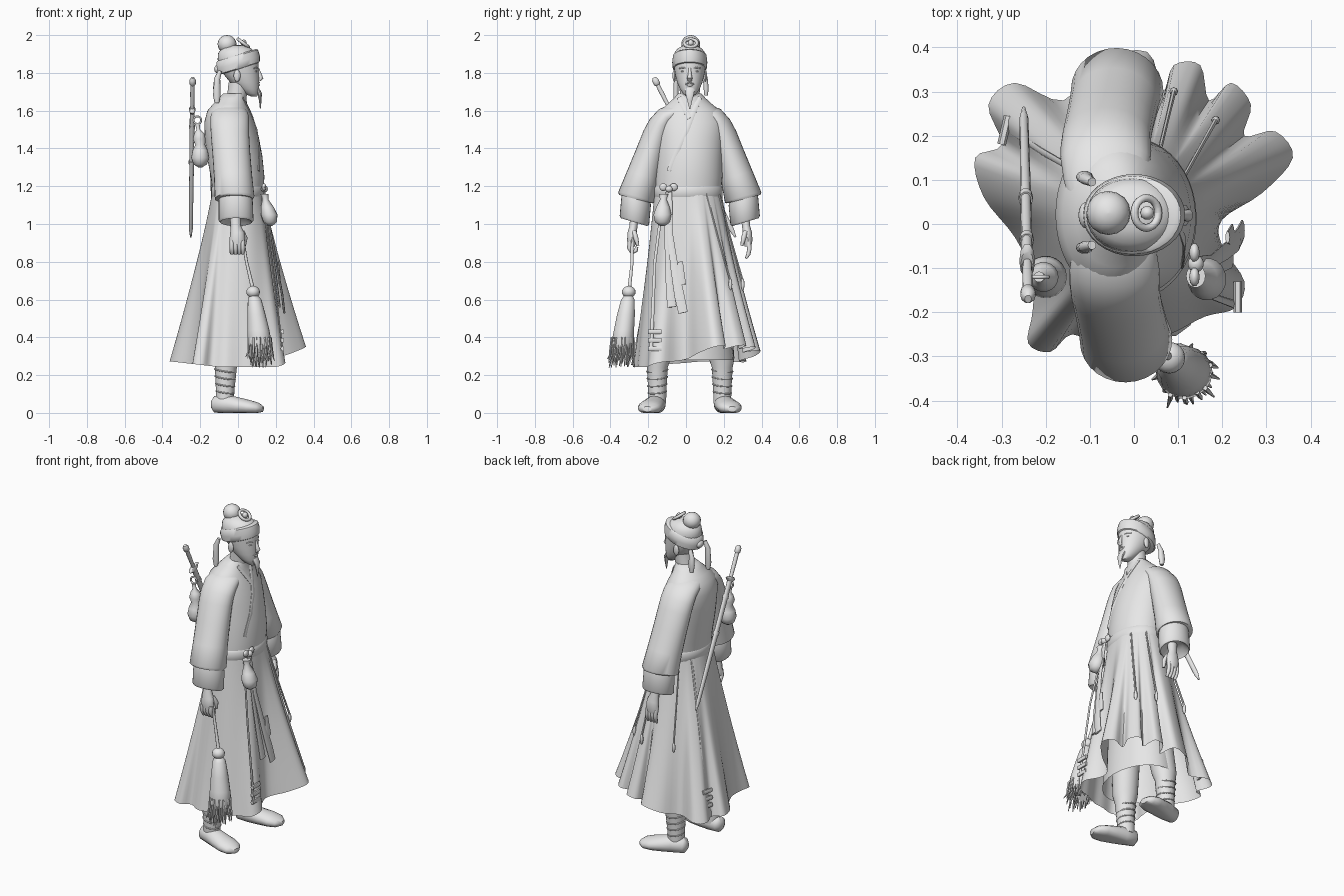
import bpy, math, random
from mathutils import Vector

random.seed(4)
CY = 0.02  # body mid-plane
mat = bpy.data.materials.new("plain_grey")
mat.diffuse_color = (0.8, 0.8, 0.8, 1)


def add_mesh(name, rings, caps=True, angle=50):
    """Skin a list of equal-length rings into one smooth object."""
    n = len(rings[0])
    verts = [v for r in rings for v in r]
    faces = [(i * n + j, i * n + (j + 1) % n, (i + 1) * n + (j + 1) % n, (i + 1) * n + j)
             for i in range(len(rings) - 1) for j in range(n)]
    if caps:
        faces += [tuple(reversed(range(n))), tuple(range(len(verts) - n, len(verts)))]
    me = bpy.data.meshes.new(name)
    me.from_pydata(verts, [], faces)
    me.materials.append(mat)
    ob = bpy.data.objects.new(name, me)
    bpy.context.collection.objects.link(ob)
    bpy.ops.object.select_all(action='DESELECT')
    ob.select_set(True)
    bpy.context.view_layer.objects.active = ob
    bpy.ops.object.mode_set(mode='EDIT')
    bpy.ops.mesh.select_all(action='SELECT')
    bpy.ops.mesh.normals_make_consistent(inside=False)
    bpy.ops.object.mode_set(mode='OBJECT')
    bpy.ops.object.shade_smooth_by_angle(angle=math.radians(angle))
    return ob


def loft(name, rows, n=28, tx=0, ty=0, caps=True):
    """Rows (z, cx, cy, rx, ry) of level ellipses; tx, ty tilt them."""
    rings = []
    for z, cx, cy, rx, ry in rows:
        ring = []
        for k in range(n):
            a = 2 * math.pi * k / n
            dx, dy = rx * math.cos(a), ry * math.sin(a)
            ring.append((cx + dx, cy + dy, z + tx * dx + ty * dy))
        rings.append(ring)
    return add_mesh(name, rings, caps)


def sweep(name, pts, ref=(1, 0, 0), n=10):
    """Path points (x, y, z, half size along ref, half size across)."""
    P = [Vector(p[:3]) for p in pts]
    rings = []
    for i, p in enumerate(pts):
        t = (P[min(i + 1, len(P) - 1)] - P[max(i - 1, 0)]).normalized()
        side = t.cross(Vector(ref)).normalized()
        nrm = side.cross(t)
        rings.append([P[i] + nrm * p[3] * math.cos(2 * math.pi * k / n)
                      + side * p[4] * math.sin(2 * math.pi * k / n) for k in range(n)])
    return add_mesh(name, rings)


def ball(name, c, r, n=16):
    rows = [(c[2] + r[2] * math.sin(a), c[0], c[1], r[0] * math.cos(a), r[1] * math.cos(a))
            for a in [math.radians(-88 + 176 * i / 10) for i in range(11)]]
    return loft(name, rows, n)


def torus(name, c, R, r, axis=(0, 0, 1)):
    q = Vector((0, 0, 1)).rotation_difference(Vector(axis).normalized())
    rings = []
    for i in range(21):
        a = 2 * math.pi * i / 20
        rings.append([Vector(c) + q @ Vector(((R + r * math.cos(b)) * math.cos(a),
                      (R + r * math.cos(b)) * math.sin(a), r * math.sin(b)))
                      for b in [math.pi * k / 4 for k in range(8)]])
    return add_mesh(name, rings, caps=False)


# Skirt: an elliptic waist flaring to a folded hem, folds fading upward
hem = [(.36, .15), (.32, .21), (.25, .20), (.265, .27), (.22, .32), (.17, .28), (.15, .36), (.09, .36),
       (.065, .30), (.03, .39), (-.08, .37), (-.16, .28), (-.27, .32), (-.33, .27), (-.30, .18),
       (-.36, .15), (-.34, .06), (-.27, -.03), (-.23, -.12), (-.23, -.20), (-.24, -.27), (-.19, -.29),
       (-.14, -.25), (-.07, -.28), (.01, -.26), (.08, -.25), (.16, -.21), (.23, -.19), (.25, -.13),
       (.20, -.05), (.20, .01), (.29, .07)]
H = [Vector(p) for p in hem]
outline = []
for i in range(len(H)):
    a, b, c, d = (H[(i + k) % len(H)] for k in (-1, 0, 1, 2))
    for t in (0, .25, .5, .75):
        outline.append(.5 * (2 * b + (c - a) * t + (2 * a - 5 * b + 4 * c - d) * t * t
                             + (3 * b - a - 3 * c + d) * t ** 3))
N = len(outline)
soft = [sum((outline[(i + k) % N] for k in range(-6, 7)), Vector((0, 0))) / 13 for i in range(N)]
rings = []
for i in range(13):
    t = i / 12
    ring = []
    for p, sm in zip(outline, soft):
        a = math.atan2((p.y - CY) / .175, p.x / .135)
        w = Vector((.135 * math.cos(a), CY - .01 + .175 * math.sin(a)))
        q = w.lerp((sm * 1.02).lerp(p, t ** .8), t ** 1.05)
        zb = .243 + .105 * max(0, (p.x + p.y) / .5) + .03 * max(0, -p.x - .1) / .26
        ring.append((q.x, q.y, 1.18 + (zb - 1.18) * t))
    rings.append(ring)
add_mesh("skirt", rings, caps=False)
loft("underskirt", [(1.0, 0, CY, .12, .16), (.6, -.01, CY, .15, .2), (.28, -.02, CY, .18, .235)], caps=False)

# Robe top, belt, neck
TORSO = [(1.15, 0, .01, .133, .173), (1.25, -.002, .015, .142, .178), (1.36, -.018, .018, .147, .178),
         (1.46, -.033, .02, .143, .182), (1.54, -.046, .022, .132, .185), (1.60, -.05, CY, .112, .16),
         (1.635, -.042, CY, .09, .118), (1.665, -.03, CY, .074, .085), (1.69, -.02, CY, .06, .062)]
loft("robe_top", TORSO, 40)
loft("belt", [(1.135, 0, .012, .133, .175), (1.145, 0, .012, .141, .181), (1.19, 0, .012, .142, .182),
              (1.20, 0, .013, .136, .176)], 40)
loft("neck", [(1.6, -.025, CY, .055, .055), (1.68, -.005, CY, .052, .052), (1.75, .005, CY, .055, .055)])


def front_x(y, z):
    """Front surface of the robe at a given y and z."""
    for lo, hi in zip(TORSO, TORSO[1:]):
        if lo[0] <= z <= hi[0]:
            f = (z - lo[0]) / (hi[0] - lo[0])
            _, cx, cy, rx, ry = [u + (v - u) * f for u, v in zip(lo, hi)]
            return cx + rx * math.sqrt(max(0, 1 - ((y - cy) / ry) ** 2))


# Crossed collar edges laid on the robe
for nm, line in (("collar_over", [(.072, 1.67), (.06, 1.64), (.035, 1.58), (.005, 1.50), (-.04, 1.40), (-.09, 1.28)]),
                 ("collar_under", [(-.035, 1.67), (-.022, 1.64), (-.002, 1.60), (.02, 1.56)])):
    sweep(nm, [(front_x(y, z) + .001, y, z, .004, .014) for y, z in line], ref=(1, 0, .2))

# Arms, legs and shoes, both sides
for s, side in ((-1, "right"), (1, "left")):
    def Y(o):
        return CY + s * o
    ax = -.01 * s  # the left arm sits slightly further back
    sweep(side + "_sleeve", [(-.052 + ax, Y(.02), 1.605, .08, .035), (-.054 + ax, Y(.08), 1.588, .095, .048),
          (-.054 + ax, Y(.125), 1.565, .102, .058), (-.054 + ax, Y(.155), 1.522, .102, .066),
          (-.052 + ax, Y(.177), 1.47, .101, .072), (-.045 + ax, Y(.211), 1.37, .1, .078),
          (-.036 + ax, Y(.25), 1.25, .101, .088), (-.028 + ax, Y(.283), 1.14, .105, .1),
          (-.028 + ax, Y(.285), 1.132, .097, .092)], n=28)
    loft(side + "_cuff", [(1.17, -.022 + ax, Y(.28), .08, .07), (1.12, -.022 + ax, Y(.284), .09, .078),
         (1.02, -.02 + ax, Y(.293), .092, .078), (1.01, -.02 + ax, Y(.295), .084, .07),
         (1.04, -.02 + ax, Y(.293), .05, .04)], ty=s * .3)
    # Hand with palm, fingers and thumb
    sweep(side + "_hand", [(-.015, Y(.29), 1.06, .03, .026), (-.012, Y(.298), .99, .027, .022),
          (-.004, Y(.305), .95, .038, .026), (-.004, Y(.308), .91, .042, .025), (-.004, Y(.308), .88, .036, .018)])
    fist = s < 0
    for k in range(4):
        x = -.032 + k * .019
        if fist:
            path = [(x, Y(.315), .91, .012, .013), (x, Y(.32), .875, .012, .013),
                    (x, Y(.305), .848, .012, .012), (x, Y(.285), .86, .011, .011), (x, Y(.28), .88, .008, .008)]
        else:
            path = [(x, Y(.31), .91, .012, .013), (x + .003, Y(.316), .87, .012, .012),
                    (x + .005, Y(.31), .84, .011, .011), (x + .006, Y(.298), .818, .006, .006)]
        sweep(f"{side}_finger_{k}", path, n=8)
    sweep(side + "_thumb", [(.022, Y(.295), .96, .013, .013), (.038, Y(.285), .925, .013, .013),
          (.034, Y(.275), .885, .008, .008)], n=8)
    # Trouser leg with wrappings
    loft(side + "_leg", [(.05, -.07, Y(.172), .047, .047), (.12, -.068, Y(.172), .049, .048),
         (.24, -.064, Y(.172), .058, .055), (.29, -.06, Y(.168), .07, .068), (.5, -.04, Y(.14), .08, .08)])
    for k in range(4):
        torus(f"{side}_leg_wrap_{k}", (-.068, Y(.172), .11 + .038 * k), .0475 + .0028 * k, .004, (.15, .1 * s, 1))
    shoe = sweep(side + "_shoe", [(-.14, Y(.165), .045, .02, .02), (-.125, Y(.168), .045, .044, .042),
                 (-.06, Y(.18), .045, .052, .052), (.0, Y(.195), .037, .045, .06), (.06, Y(.21), .03, .038, .066),
                 (.105, Y(.22), .024, .03, .056), (.132, Y(.225), .02, .015, .025)], ref=(0, 0, 1), n=18)
    for v in shoe.data.vertices:
        v.co.z = max(0, v.co.z)
    # Ear, eye, brow and moustache half
    ball(side + "_ear", (-.005, Y(.082), 1.785), (.018, .010, .032), 10)
    ball(side + "_eye", (.094, Y(.034), 1.808), (.008, .014, .005), 10)
    sweep(side + "_brow", [(.104, Y(.014), 1.824, .004, .004), (.099, Y(.035), 1.828, .004, .004),
                           (.084, Y(.056), 1.824, .003, .003)], n=8)
    sweep(side + "_moustache", [(.113, Y(.003), 1.75, .004, .004), (.106, Y(.02), 1.742, .004, .004),
                                (.094, Y(.032), 1.722, .002, .002)], n=8)

# Head, face and beard
loft("head", [(1.675, .085, CY, .015, .018), (1.69, .07, CY, .038, .036), (1.715, .055, CY, .056, .052),
              (1.75, .035, CY, .077, .067), (1.79, .018, CY, .092, .077), (1.83, .006, CY, .103, .084),
              (1.87, 0, CY, .108, .088), (1.905, -.005, CY, .1, .082), (1.93, -.008, CY, .078, .064),
              (1.945, -.01, CY, .04, .035), (1.948, -.01, CY, .01, .01)])
sweep("nose", [(.104, CY, 1.825, .007, .007), (.114, CY, 1.795, .010, .009), (.122, CY, 1.772, .012, .015),
               (.113, CY, 1.760, .008, .012)])
ball("lips", (.108, CY, 1.735), (.008, .018, .007), 10)
sweep("beard", [(.1, CY, 1.715, .012, .026), (.115, CY, 1.69, .012, .024), (.118, CY, 1.655, .007, .014),
                (.118, CY, 1.61, .002, .003)])
loft("headband", [(1.82, .004, CY, .1, .083), (1.825, .004, CY, .111, .090), (1.855, 0, CY, .116, .093),
                  (1.89, -.004, CY, .11, .089), (1.897, -.004, CY, .098, .079)], 32, tx=.3)
for y, zb, nm in ((-.048, 1.64, "right"), (.095, 1.68, "left")):
    sweep(nm + "_headband_tail", [(-.095, y, 1.81, .010, .010), (-.11, y * 1.08, 1.77, .016, .013),
                                  (-.112, y * 1.12, zb + .04, .02, .014), (-.112, y * 1.12, zb, .012, .010)])
ball("headband_knot", (-.108, CY, 1.82), (.018, .03, .022))
ball("topknot", (-.058, CY + .005, 1.952), (.05, .05, .048))
torus("topknot_tie", (-.045, CY, 1.925), .035, .009, (-.3, 0, 1))
torus("hair_crown", (.028, CY + .005, 1.958), .034, .009, (.6, 0, .8))
ball("crown_bead", (.03, CY + .005, 1.958), (.016, .016, .018), 10)

# Sword slung across the back
A, B = Vector((-.24, -.17, 1.775)), Vector((-.25, .262, .93))
spine = lambda t, r, w: (*A.lerp(B, t), r, w)
sweep("sword_hilt", [spine(.02, .011, .011), spine(.1, .012, .012), spine(.2, .010, .010)])
sweep("sword_pommel", [spine(0, .008, .01), spine(.015, .017, .018), spine(.04, .017, .018), spine(.05, .008, .01)])
sweep("sword_guard", [spine(.19, .014, .03), spine(.2, .018, .045), spine(.215, .014, .03)])
sweep("sword_sheath", [spine(.21, .013, .018), spine(.6, .012, .017), spine(.95, .010, .014), spine(1, .004, .005)])
for t in (.3, .52):
    sweep("sheath_band", [spine(t, .016, .021), spine(t + .02, .016, .021)])

# Gourd hanging from the sword
gy = -.12
loft("gourd", [(1.30, -.2, gy, .01, .01), (1.315, -.2, gy, .035, .035), (1.35, -.2, gy, .048, .048),
               (1.39, -.2, gy, .04, .04), (1.42, -.2, gy, .026, .026), (1.45, -.205, gy, .034, .034),
               (1.48, -.205, gy, .026, .026), (1.5, -.21, gy, .01, .01), (1.53, -.215, gy, .012, .012)], 18)
torus("gourd_cord_ring", (-.215, gy, 1.55), .02, .005, (0, 1, 0))

# Whisk held in the right hand
sweep("whisk_handle", [(.02, -.285, .95, .008, .008), (.045, -.285, .8, .008, .008), (.078, -.3, .66, .01, .01)])
ball("whisk_knob", (.08, -.303, .64), (.036, .036, .032))
loft("whisk_tassel", [(.625, .082, -.304, .02, .02), (.6, .088, -.308, .036, .036), (.52, .098, -.318, .048, .048),
                      (.44, .108, -.328, .058, .054), (.37, .114, -.336, .064, .06), (.34, .115, -.338, .05, .048)], 18)
for k in range(44):
    a, r = k * 2.4, .062 * math.sqrt((k + 8) / 52)
    c, s_ = math.cos(a), math.sin(a)
    o = random.uniform(1.05, 1.4)
    sweep("whisk_strand", [(.114 + r * c, -.336 + r * s_, .4, .006, .006),
          (.117 + r * c * 1.1, -.34 + r * s_ * 1.1, .32, .006, .006),
          (.12 + r * c * o, -.345 + r * s_ * o, random.uniform(.235, .3), .002, .002)], n=5)

# Waist pouch, bow and hanging ribbons
loft("pouch", [(.99, .17, -.125, .012, .012), (1.01, .17, -.125, .036, .04), (1.05, .165, -.125, .044, .048),
               (1.09, .155, -.122, .034, .036), (1.13, .145, -.12, .016, .018), (1.16, .14, -.118, .022, .026)], 18)
ball("bow_knot", (.14, -.09, 1.185), (.018, .02, .018))
for dy in (-.03, .025):
    ball("bow_loop", (.137, -.09 + dy, 1.195), (.012, .022, .02), 10)
sweep("front_ribbon_long", [(.14, -.085, 1.17, .005, .012), (.175, -.085, .95, .005, .016),
      (.21, -.06, .76, .005, .022), (.235, -.035, .62, .006, .028), (.245, -.015, .53, .006, .026)])
sweep("front_ribbon_short", [(.14, -.1, 1.17, .005, .012), (.175, -.1, .9, .005, .014), (.2, -.09, .72, .006, .02),
      (.22, -.075, .56, .006, .026)])
sweep("ribbon_tab", [(.212, -.03, .8, .005, .014), (.222, -.025, .68, .006, .026)])
sweep("front_strip", [(.125, -.12, 1.15, .004, .008), (.18, -.165, .8, .004, .008), (.236, -.185, .33, .004, .01)])
sweep("back_strip", [(-.115, .11, 1.15, .004, .008), (-.21, .165, .75, .004, .008), (-.285, .215, .40, .004, .01)])
for z in (.34, .385, .43):
    sweep("front_strip_block", [(.235, -.2, z, .01, .013), (.235, -.13, z, .01, .013)], n=6)
    sweep("back_strip_block", [(-.3, .18, z, .01, .013), (-.285, .245, z, .01, .013)], n=6)
for a, b in (((.115, .11), (.185, .235)), ((.06, .175), (.09, .30)), ((-.07, .165), (-.12, .29))):
    sweep("side_cord", [(*a, 1.16, .005, .005), ((a[0] + b[0]) / 2, (a[1] + b[1]) / 2, .92, .005, .005),
                        (*b, .7, .006, .006)], n=6)
    ball("cord_tassel", (*b, .68), (.01, .01, .032), 8)
